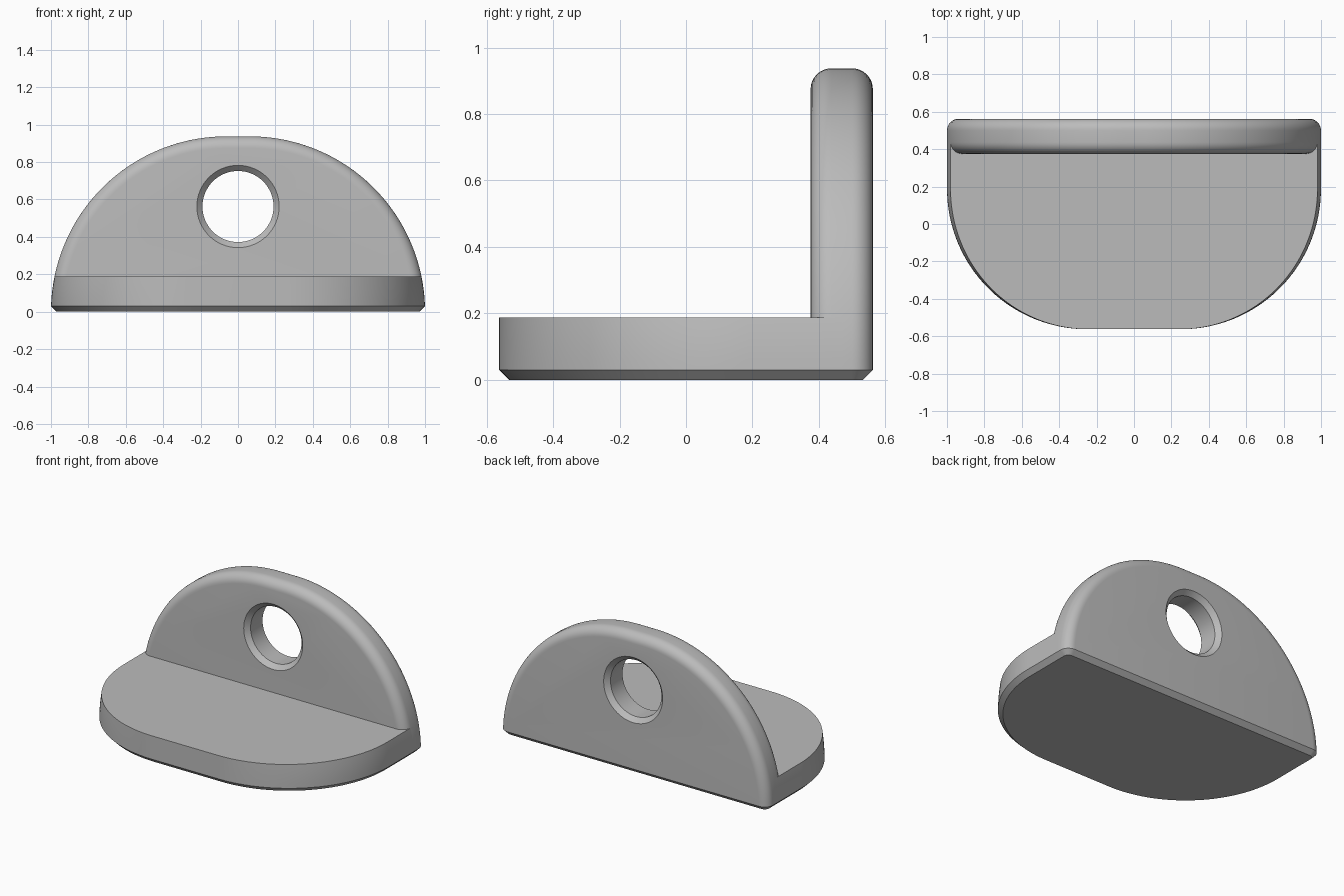
import bpy
import bmesh
from math import sin, cos, asin, sqrt, pi

if "Cube" in bpy.data.objects:
    bpy.data.objects.remove(bpy.data.objects["Cube"], do_unlink=True)

ARC_R, ARC_X = 0.9375, 0.0625        # rounded dome of the upright
CORNER_R = 0.75                      # front corners of the base
FRONT, BACK = -0.5625, 0.5625
WALL, FILLET = 0.375, 0.0625         # front of the upright, edge rounding
FOOT, BASE_TOP = 0.03, 0.1875
HOLE_Z, HOLE_R = 0.5625, 0.19
STEPS = 48

grey = bpy.data.materials.new("plain grey")
grey.use_nodes = True
grey.diffuse_color = (0.5, 0.5, 0.5, 1)
grey.node_tree.nodes["Principled BSDF"].inputs["Base Color"].default_value = (0.5, 0.5, 0.5, 1)


def loft(name, rings):
    """Skin a list of equal point rings and cap both ends."""
    bm = bmesh.new()
    loops = [[bm.verts.new(p) for p in ring] for ring in rings]
    for low, high in zip(loops, loops[1:]):
        for i in range(len(low)):
            j = (i + 1) % len(low)
            bm.faces.new((low[i], low[j], high[j], high[i]))
    bm.faces.new(loops[0])
    bm.faces.new(loops[-1])
    bmesh.ops.recalc_face_normals(bm, faces=bm.faces)
    mesh = bpy.data.meshes.new(name)
    bm.to_mesh(mesh)
    bm.free()
    mesh.materials.append(grey)
    obj = bpy.data.objects.new(name, mesh)
    bpy.context.collection.objects.link(obj)
    return obj


def half_width(z):
    return ARC_X + sqrt(ARC_R ** 2 - z ** 2)


def outline(z, width, inset, back, back_r):
    """Plan shape: wide round front corners and small back corners."""
    half = []
    r = CORNER_R - inset
    for i in range(STEPS + 1):
        a = pi / 2 * i / STEPS
        half.append((1 - CORNER_R + r * sin(a), FRONT + CORNER_R - r * cos(a)))
    if back_r:
        r = back_r - inset
        for i in range(9):
            a = pi / 2 * i / 8
            half.append((1 - back_r + r * cos(a), back - back_r + r * sin(a)))
    else:
        half.append((1 - inset, back))
    return ([(x * width, y, z) for x, y in half]
            + [(-x * width, y, z) for x, y in reversed(half)])


def dome(y, inset):
    """Front shape of the upright, shrunk by the inset."""
    r = ARC_R - inset
    start = asin(FOOT / r)
    half = []
    for i in range(STEPS + 1):
        a = start + (pi / 2 - start) * i / STEPS
        half.append((ARC_X + r * cos(a), y, r * sin(a)))
    return half + [(-x, y, z) for x, y, z in reversed(half)]


def combine(target, other, operation):
    """Apply a boolean and discard the second body."""
    mod = target.modifiers.new("combine", 'BOOLEAN')
    mod.operation, mod.solver, mod.object = operation, 'EXACT', other
    bpy.context.view_layer.objects.active = target
    bpy.ops.object.modifier_apply(modifier=mod.name)
    bpy.data.objects.remove(other, do_unlink=True)


# Chamfered foot under the whole body
w = half_width(FOOT)
foot = loft("foot", [outline(0, w, 0.03, BACK, FILLET),
                     outline(FOOT, w, 0, BACK, FILLET)])

# Base plate, whose sides follow the dome
start = asin(FOOT / ARC_R)
levels = [ARC_R * sin(start + (pi / 2 - start) * i / STEPS) for i in range(STEPS)]
levels = [z for z in levels if z < BASE_TOP - 0.005] + [BASE_TOP]
base = loft("base", [outline(z, half_width(z), 0, 0.47, 0) for z in levels])

# Upright plate with rounded rims
turns = [pi / 2 * i / 8 for i in range(9)]
rim = [(FILLET * (1 - sin(a)), FILLET * (1 - cos(a))) for a in turns]
layers = [(WALL + d, inset) for inset, d in rim]
layers += [(BACK - d, inset) for inset, d in reversed(rim)]
upright = loft("upright", [dome(y, inset) for y, inset in layers])

# Hole with a chamfer at each mouth
profile = [(WALL - 0.03, 0.06), (WALL + 0.03, 0), (BACK - 0.03, 0), (BACK + 0.03, 0.06)]
angles = [2 * pi * i / 64 for i in range(64)]
cutter = loft("hole_cutter", [[((HOLE_R + d) * cos(a), y, HOLE_Z + (HOLE_R + d) * sin(a))
                               for a in angles] for y, d in profile])
cutter.hide_render = True
combine(upright, cutter, 'DIFFERENCE')

# Smooth rounded surfaces, crisp edges
bpy.ops.object.select_all(action='DESELECT')
for obj in (foot, base, upright):
    obj.select_set(True)
bpy.context.view_layer.objects.active = upright
bpy.ops.object.shade_smooth_by_angle(angle=pi / 6)
